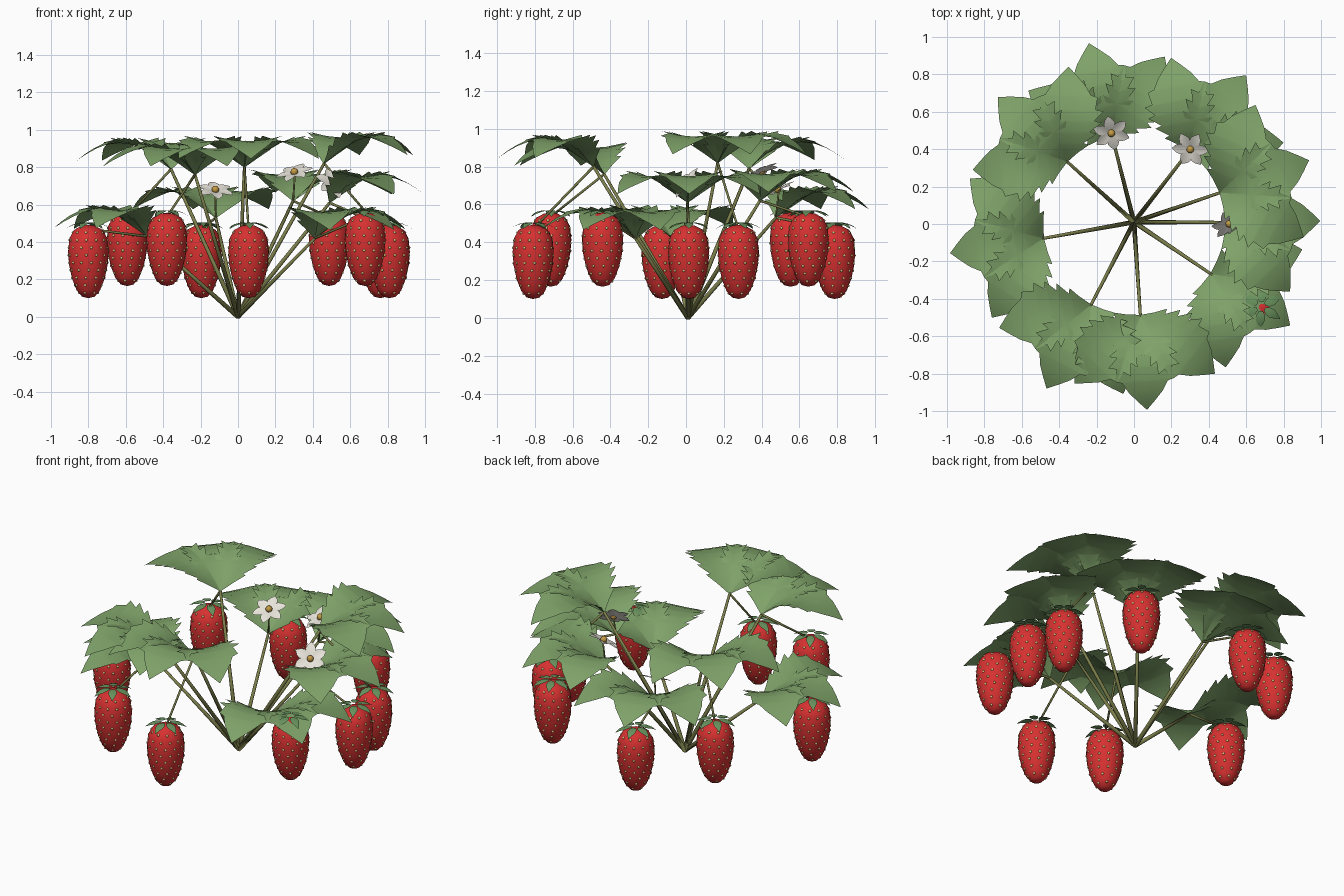
import bpy, bmesh, math
from mathutils import Matrix, Vector

cube = bpy.data.objects.get("Cube")
if cube:
    bpy.data.objects.remove(cube)


def material(name, rgb):
    m = bpy.data.materials.new(name)
    m.use_nodes = True
    m.diffuse_color = (*rgb, 1)
    m.node_tree.nodes["Principled BSDF"].inputs["Base Color"].default_value = (*rgb, 1)
    return m


LEAF = material("leaf_green", (0.21, 0.36, 0.14))
SEPAL = material("sepal_green", (0.14, 0.29, 0.11))
STEM = material("stem_olive", (0.2, 0.21, 0.07))
RED = material("fruit_red", (0.68, 0.03, 0.03))
SEED = material("seed_tan", (0.7, 0.52, 0.2))
WHITE = material("petal_white", (0.8, 0.77, 0.7))
GOLD = material("pollen_gold", (0.55, 0.33, 0.06))


def finish(bm, name, mats):
    me = bpy.data.meshes.new(name)
    bm.to_mesh(me)
    bm.free()
    for m in mats:
        me.materials.append(m)
    for p in me.polygons:
        p.use_smooth = True
    return me


def place(mesh, name, loc, rot=(0, 0, 0)):
    ob = bpy.data.objects.new(name, mesh)
    ob.location, ob.rotation_euler = loc, rot
    bpy.context.collection.objects.link(ob)


def blade(bm, outline, height, mat):
    """Leaf-like sheet along +x: outline of (x, half width), curved by height(x, y)."""
    rows = []
    for x, w in outline:
        rows.append([bm.verts.new(mat @ Vector((x, w * u, height(x, w * u))))
                     for u in (-1, -0.5, 0, 0.5, 1)])
    for a, b in zip(rows, rows[1:]):
        for i in range(4):
            bm.faces.new((a[i], b[i], b[i + 1], a[i + 1]))


def tube(name, a, b, r0, r1):
    a, b = Vector(a), Vector(b)
    d = b - a
    bm = bmesh.new()
    rot = d.to_track_quat('Z', 'Y').to_matrix().to_4x4()
    bmesh.ops.create_cone(bm, cap_ends=True, segments=8, radius1=r0, radius2=r1, depth=d.length,
                          matrix=Matrix.Translation((a + b) / 2) @ rot)
    place(finish(bm, name, [STEM]), name, (0, 0, 0))


# Leaf cluster: three toothed, cupped leaflets fanned outward
LEAF_OUT = [(0, 0.004), (0.05, 0.06), (0.09, 0.115), (0.1, 0.088), (0.15, 0.155), (0.16, 0.12),
            (0.21, 0.182), (0.22, 0.142), (0.27, 0.19), (0.28, 0.148), (0.345, 0.158),
            (0.357, 0.122), (0.41, 0.09), (0.46, 0.045), (0.505, 0.001)]


def leaf_height(x, y):
    t = x / 0.5
    return 0.5 * t - 0.45 * t * t + y * y * (2.0 - 2.2 * t)


bm = bmesh.new()
for a in (-48, 0, 48):
    blade(bm, LEAF_OUT, leaf_height, Matrix.Rotation(math.radians(a), 4, 'Z'))
leaf_mesh = finish(bm, "leaf_cluster", [LEAF])

# Fruit body: turned profile, origin at its top
PROFILE = [(0, -0.39), (0.034, -0.382), (0.063, -0.348), (0.088, -0.285), (0.104, -0.21),
           (0.109, -0.14), (0.102, -0.07), (0.077, -0.025), (0.035, -0.003), (0, 0.002)]
bm = bmesh.new()
vs = [bm.verts.new((r, 0, z)) for r, z in PROFILE]
edges = [bm.edges.new(p) for p in zip(vs, vs[1:])]
bmesh.ops.spin(bm, geom=vs + edges, cent=(0, 0, 0), axis=(0, 0, 1),
               angle=math.tau, steps=24)
bmesh.ops.remove_doubles(bm, verts=bm.verts[:], dist=0.0005)
bmesh.ops.recalc_face_normals(bm, faces=bm.faces[:])
fruit_mesh = finish(bm, "fruit", [RED])


# Seeds in staggered rings on the fruit surface
def radius_at(z):
    for (r0, z0), (r1, z1) in zip(PROFILE, PROFILE[1:]):
        if z0 <= z <= z1:
            return r0 + (r1 - r0) * (z - z0) / (z1 - z0)


bm = bmesh.new()
for row in range(9):
    z = -0.36 + row * 0.04
    r = radius_at(z)
    count = max(5, round(math.tau * r / 0.056))
    for i in range(count):
        a = math.tau * (i + 0.5 * (row % 2)) / count
        at = Matrix.Translation(((r - 0.003) * math.cos(a), (r - 0.003) * math.sin(a), z))
        bmesh.ops.create_icosphere(bm, subdivisions=2, radius=0.008, matrix=at)
seed_mesh = finish(bm, "seeds", [SEED])

# Calyx: ring of pointed sepals over the fruit shoulder
bm = bmesh.new()
for i in range(6):
    blade(bm, [(0.024, 0.01), (0.045, 0.022), (0.07, 0.025), (0.095, 0.015), (0.12, 0.001)],
          lambda x, y: 0.014 - 4.5 * (x - 0.035) ** 2 - 4 * y * y,
          Matrix.Rotation(math.tau * i / 6, 4, 'Z'))
calyx_mesh = finish(bm, "calyx", [SEPAL])

# Flower: petals and a domed centre
bm = bmesh.new()
for i in range(6):
    blade(bm, [(0.008, 0.008), (0.03, 0.021), (0.058, 0.031), (0.08, 0.022), (0.102, 0.002)],
          lambda x, y: 0.25 * x - 1.8 * x * x + 5 * y * y,
          Matrix.Rotation(math.tau * i / 6, 4, 'Z'))
petal_mesh = finish(bm, "petals", [WHITE])
bm = bmesh.new()
bmesh.ops.create_uvsphere(bm, u_segments=12, v_segments=8, radius=0.02,
                          matrix=Matrix.Translation((0, 0, 0.012)))
centre_mesh = finish(bm, "flower_centre", [GOLD])

# Plant: angle, stem tip height, fruit top height, flower (height, tilt, heading)
SHOOTS = [(104, 0.53, 0.49, (0.67, 27, -78)), (53, 0.62, 0.555, (0.765, 28, -120)),
          (20, 0.82, 0.49, None), (1, 0.61, 0.49, (0.71, 50, -60)), (-33, 0.42, 0.555, None),
          (-86, 0.8, 0.49, None), (-118, 0.76, 0.555, None), (189, 0.43, 0.49, None),
          (137, 0.79, 0.555, None)]
ROOT = (0, 0.01, 0)
for n, (deg, tip_z, top_z, flower) in enumerate(SHOOTS, 1):
    a = math.radians(deg)
    c, s = math.cos(a), math.sin(a)
    tip = (0.49 * c, 0.49 * s, tip_z)
    top = (0.81 * c, 0.81 * s, top_z)
    tube(f"stem_{n}", ROOT, tip, 0.013, 0.008)
    tube(f"fruit_stalk_{n}", tip, (top[0], top[1], top_z - 0.02), 0.007, 0.006)
    place(leaf_mesh, f"leaf_cluster_{n}", tip, (0, 0, a))
    place(fruit_mesh, f"fruit_{n}", top, (0, 0, a))
    place(seed_mesh, f"seeds_{n}", top, (0, 0, a))
    place(calyx_mesh, f"calyx_{n}", top, (0, 0, a))
    if flower:
        height, tilt, heading = flower
        at = (0.505 * c, 0.505 * s, height)
        rot = (0, math.radians(tilt), math.radians(heading))
        tube(f"flower_stalk_{n}", tip, at, 0.005, 0.005)
        place(petal_mesh, f"petals_{n}", at, rot)
        place(centre_mesh, f"flower_centre_{n}", at, rot)
